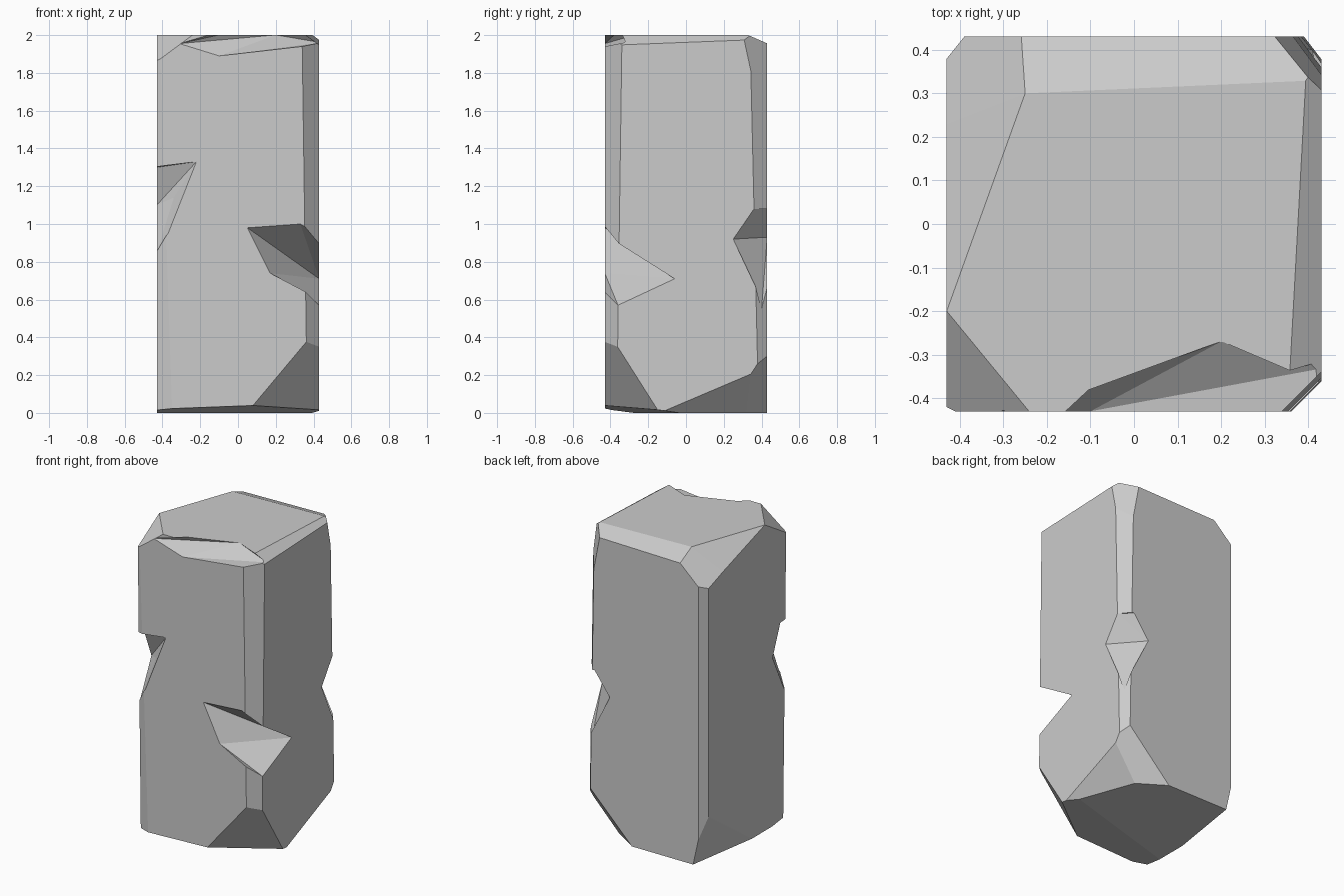
import bpy, bmesh
from mathutils import Vector
from mathutils.geometry import normal

if "Cube" in bpy.data.objects:
    bpy.data.objects.remove(bpy.data.objects["Cube"])

H = 0.43  # half width of the pillar
CENTRE = Vector((0, 0, 1))


def chip(bm, *pts):
    """Slice off everything outside the plane through three points."""
    p = [Vector(q) for q in pts]
    n = normal(*p)
    if n.dot(p[0] - CENTRE) < 0:
        n = -n
    bmesh.ops.bisect_plane(bm, geom=bm.verts[:] + bm.edges[:] + bm.faces[:],
                           plane_co=p[0], plane_no=n, clear_outer=True)
    bmesh.ops.holes_fill(bm, edges=[e for e in bm.edges if e.is_boundary], sides=0)


def make_object(name, bm):
    bmesh.ops.recalc_face_normals(bm, faces=bm.faces[:])
    mesh = bpy.data.meshes.new(name)
    bm.to_mesh(mesh)
    bm.free()
    ob = bpy.data.objects.new(name, mesh)
    bpy.context.collection.objects.link(ob)
    return ob


def notch(target, *pts):
    """Carve the hull of the points out of the target."""
    bm = bmesh.new()
    for p in pts:
        bm.verts.new(p)
    res = bmesh.ops.convex_hull(bm, input=bm.verts[:])
    bmesh.ops.delete(bm, geom=[v for v in bm.verts if not v.link_faces], context='VERTS')
    cutter = make_object("notch_cutter", bm)
    cutter.hide_render = True
    mod = target.modifiers.new("notch", 'BOOLEAN')
    mod.operation = 'DIFFERENCE'
    mod.solver = 'EXACT'
    mod.object = cutter
    bpy.context.view_layer.objects.active = target
    bpy.ops.object.modifier_apply(modifier=mod.name)
    bpy.data.objects.remove(cutter)


# Square block
bm = bmesh.new()
bmesh.ops.create_cube(bm, size=1)
for v in bm.verts:
    v.co = Vector((v.co.x * 2 * H, v.co.y * 2 * H, v.co.z * 2 + 1))

# Worn vertical edges: front left, front right, back right, back left
chip(bm, (-0.35, -H, 0.05), (-0.38, -H, 0.95), (-H, -0.39, 0.02))
chip(bm, (0.34, -H, 1.94), (0.36, -H, 0.5), (H, -0.35, 1.2))
chip(bm, (H, 0.34, 1.95), (H, 0.36, 1.08), (0.37, H, 1.5))
chip(bm, (-H, 0.38, 1.5), (-0.39, H, 1.5), (-0.41, 0.405, 0.3))

# Broken bottom corners and edges
chip(bm, (0.34, -H, 0.35), (0.08, -H, 0.04), (H, -0.14, 0))
chip(bm, (H, -0.14, 0), (H, 0.33, 0.2), (0.28, 0.27, 0))
chip(bm, (H, 0.34, 0.2), (0.41, H, 0.32), (0.1, H, 0.01))
chip(bm, (-H, -H, 0.02), (0.1, -H, 0.04), (0, -0.15, 0))
chip(bm, (-H, 0.36, 0.3), (-0.37, H, 0.08), (-0.36, 0.38, 0))

# Broken top corners and edges
chip(bm, (-0.25, 0.3, 2), (0.42, 0.33, 2), (0, H, 1.95))
chip(bm, (-0.25, 0.3, 2), (-H, 0.23, 1.86), (-0.29, 0.42, 1.92))
chip(bm, (-H, -0.2, 2), (-0.25, 0.3, 2), (-H, 0.23, 1.86))
chip(bm, (-H, -0.2, 2), (-H, -H, 1.86), (-0.31, -0.42, 1.955))
chip(bm, (0.33, 0.42, 1.97), (0.42, 0.32, 1.97), (0.41, 0.4, 1.65))
chip(bm, (0.39, 0.25, 2), (H, -0.3, 1.95), (0.36, -0.3, 2))

pillar = make_object("stone_pillar", bm)

# Dip along the top front edge
notch(pillar, (0.2, -0.27, 2.001), (-0.31, -H, 1.955), (-0.1, -0.38, 2.001),
      (-0.1, -H, 1.89), (0.34, -H, 1.94), (0.44, -0.33, 1.96),
      (0, -0.6, 2.1), (0.5, -0.5, 2.1))
# Shallow notch on the front left edge
notch(pillar, (-0.22, -H, 1.33), (-H, -0.36, 1.3), (-0.34, -0.36, 1.14),
      (-0.37, -H, 0.95), (-H, -0.4, 0.85), (-H, -0.28, 1.1),
      (-0.5, -0.5, 1.3), (-0.5, -0.5, 0.9))
# Deep notch on the front right edge
notch(pillar, (0.05, -H, 0.98), (0.33, -H, 1.0), (H, -0.34, 0.84),
      (0.34, -0.28, 0.74), (H, -0.06, 0.71), (0.17, -H, 0.74),
      (0.36, -H, 0.64), (H, -0.36, 0.57), (0.55, -0.55, 0.95), (0.55, -0.55, 0.65))
# Notch on the back right edge
notch(pillar, (H, 0.36, 1.08), (H, 0.25, 0.92), (0.36, 0.36, 0.92),
      (0.36, H, 1.08), (0.25, H, 0.93), (0.41, 0.4, 0.55),
      (0.55, 0.55, 1.05), (0.55, 0.55, 0.6))
